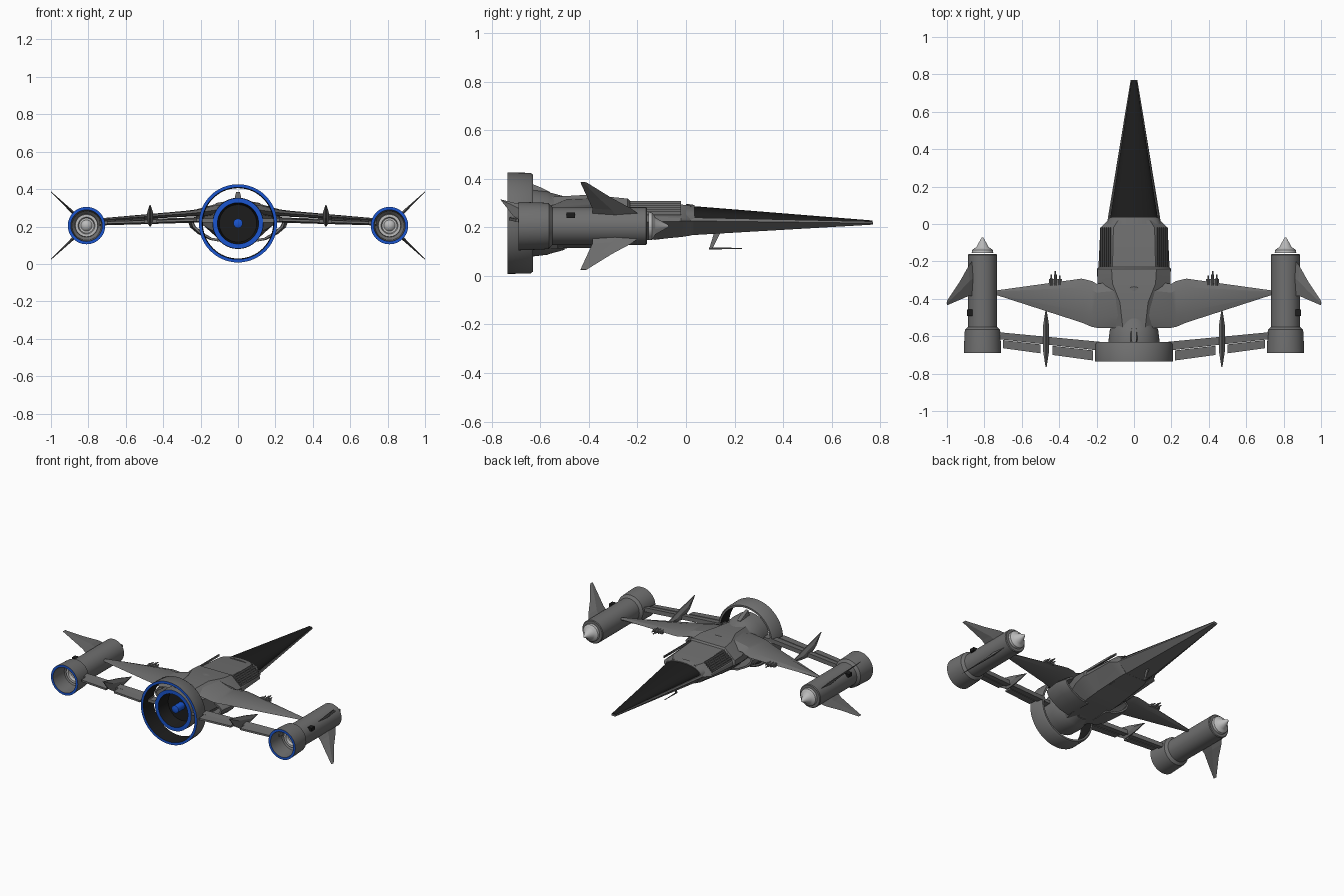
import bpy, bmesh, math
from mathutils import Vector

if "Cube" in bpy.data.objects:
    bpy.data.objects.remove(bpy.data.objects["Cube"])


def mat(name, c):
    m = bpy.data.materials.new(name)
    m.diffuse_color = (*c, 1)
    m.use_nodes = True
    m.node_tree.nodes["Principled BSDF"].inputs["Base Color"].default_value = m.diffuse_color
    return m


GREY = mat("hull_grey", (0.16, 0.16, 0.16))
BLACK = mat("black", (0.012, 0.012, 0.012))
BLUE = mat("blue_glow", (0.01, 0.09, 0.62))
LIGHT = mat("light_grey", (0.5, 0.5, 0.5))


def build(name, verts, faces, m=GREY, smooth=None, bands=None):
    """Mesh from points and faces; bands = {face index: material}."""
    me = bpy.data.meshes.new(name)
    me.from_pydata(verts, [], faces)
    me.materials.append(m)
    for i, bm_mat in (bands or {}).items():
        if bm_mat.name not in me.materials:
            me.materials.append(bm_mat)
        me.polygons[i].material_index = me.materials.find(bm_mat.name)
    bm = bmesh.new()
    bm.from_mesh(me)
    bmesh.ops.remove_doubles(bm, verts=bm.verts, dist=1e-5)
    bmesh.ops.recalc_face_normals(bm, faces=bm.faces)
    bm.to_mesh(me)
    bm.free()
    ob = bpy.data.objects.new(name, me)
    bpy.context.collection.objects.link(ob)
    if smooth:
        bpy.ops.object.select_all(action='DESELECT')
        ob.select_set(True)
        bpy.context.view_layer.objects.active = ob
        bpy.ops.object.shade_smooth_by_angle(angle=math.radians(smooth))
    return ob


def lathe(name, prof, x=0, z=0, n=48, m=GREY, bands=None, closed=False):
    """Spin (y, r) profile about the y axis; bands = {segment: material}."""
    k = len(prof)
    vs = [(x + r * math.cos(2 * math.pi * j / n), y, z + r * math.sin(2 * math.pi * j / n))
          for j in range(n) for y, r in prof]
    fs, fb = [], {}
    for j in range(n):
        for i in range(k if closed else k - 1):
            a, b = j * k, (j + 1) % n * k
            i2 = (i + 1) % k
            if bands and i in bands:
                fb[len(fs)] = bands[i]
            fs.append((a + i, a + i2, b + i2, b + i))
    return build(name, vs, fs, m, 35, fb)


def loft(name, secs, m=GREY, smooth=None):
    """Skin a row of equal-length closed loops and cap the ends."""
    k = len(secs[0])
    vs = [p for s in secs for p in s]
    fs = [(i * k + j, i * k + (j + 1) % k, (i + 1) * k + (j + 1) % k, (i + 1) * k + j)
          for i in range(len(secs) - 1) for j in range(k)]
    fs += [tuple(range(k)), tuple(range(len(vs) - k, len(vs)))]
    return build(name, vs, fs, m, smooth)


def hull(name, rows, m=GREY, smooth=None):
    """Rows of (y, half-section points from top to bottom), mirrored in x."""
    return loft(name, [[(x, y, z) for x, z in h] + [(-x, y, z) for x, z in reversed(h)]
                       for y, h in rows], m, smooth)


def box(name, c, s, m=GREY):
    x, y, z = c
    a, b, d = (v / 2 for v in s)
    return loft(name, [[(x - a, y + t, z - d), (x + a, y + t, z - d),
                        (x + a, y + t, z + d), (x - a, y + t, z + d)] for t in (-b, b)], m)


# nose: keel hull, black canopy and its rear frame
hull("nose_hull", [(0.77, [(.016, .222), (.018, .217), (.012, .211)]),
                   (0.03, [(.133, .238), (.14, .226), (.075, .168)]),
                   (-0.13, [(.15, .24), (.16, .226), (.085, .148)])])


def arch(w, z0, h, n=9):
    return [(w * math.sin(t * math.pi / 2 / n), z0 + h * math.cos(t * math.pi / 2 / n) ** .8)
            for t in range(n + 1)]


hull("canopy", [(0.768, arch(.014, .22, .008)), (0.03, arch(.128, .232, .055))], BLACK, 35)
hull("canopy_frame", [(0.035, arch(.133, .232, .06)), (0.0, arch(.145, .232, .065))], GREY, 35)

# centre body
hull("centre_body", [(0.02, [(.085, .288), (.135, .235), (.14, .225), (.08, .166)]),
                     (-0.02, [(.11, .294), (.175, .24), (.18, .225), (.09, .16)]),
                     (-0.23, [(.115, .308), (.185, .245), (.19, .22), (.10, .14)]),
                     (-0.24, [(.12, .318), (.195, .25), (.198, .22), (.10, .137)]),
                     (-0.32, [(.115, .326), (.195, .255), (.19, .21), (.10, .13)]),
                     (-0.42, [(.075, .333), (.16, .275), (.16, .19), (.09, .12)]),
                     (-0.555, [(.06, .325), (.12, .27), (.12, .17), (.07, .11)])], GREY, 30)
for s in (1, -1):
    # ribbed side panels
    for i in range(6):
        x = .125 + i * .011
        z = .302 - i * .0088
        box("side_rib", (s * x, -.125, z), (.005, .21, .014))

# main wings, as loops along x: (x, lead y, trail y, mid z, half thickness)
for s in (1, -1):
    secs = []
    for x, ly, ty, z, t in [(0, -.28, -.555, .295, .035), (.12, -.31, -.555, .288, .032),
                            (.2, -.32, -.555, .276, .022), (.225, -.305, -.55, .273, .018),
                            (.28, -.292, -.527, .268, .016), (.735, -.355, -.38, .236, .008)]:
        c = ly - ty
        secs.append([(s * x, ly, z), (s * x, ly - .2 * c, z + t), (s * x, ly - .75 * c, z + t * .8),
                     (s * x, ty, z), (s * x, ly - .75 * c, z - t * .8), (s * x, ly - .2 * c, z - t)])
    loft("main_wing", secs, GREY, 25)

    # curved cowl strap from wing root to belly
    path = [(.19, .262), (.235, .245), (.258, .225), (.245, .195), (.2, .16), (.13, .128), (.05, .115)]
    inner = [(.19, .25), (.225, .236), (.243, .222), (.232, .202), (.193, .171), (.13, .14), (.05, .127)]
    loop = path + inner[::-1]
    loft("root_cowl", [[(s * (.03 + x * k), y, z) for x, z in loop]
                       for y, k in ((-.35, .85), (-.42, .92), (-.53, .86))], GREY, 40)

    # wing guns
    for dx, y1 in ((-.022, -.275), (0, -.25), (.022, -.27)):
        lathe("gun_barrel", [(-.33, 0), (-.33, .007), (y1 - .02, .007), (y1 - .02, .004), (y1, .004), (y1, 0)],
              s * (.42 + dx), .262, 10)
    box("gun_mount", (s * .42, -.305, .258), (.07, .02, .014))

    # rear beam: spar plus two flaps
    def beam(name, x0, x1, f0, f1, t):
        secs = []
        for x in (x0, x1):
            u = (x - .18) / .55
            ly, ty, z = -.63 + .052 * u, -.735 + .075 * u, .236 - .016 * u
            a, b = ly + (ty - ly) * f0, ly + (ty - ly) * f1
            secs.append([(s * x, a, z - t), (s * x, a, z + t),
                         (s * x, b, z + t * .6), (s * x, b, z - t * .6)])
        loft(name, secs)
    beam("rear_spar", .18, .74, 0, .45, .014)
    beam("rear_flap_inner", .22, .435, .48, 1, .010)
    beam("rear_flap_outer", .5, .7, .48, 1, .010)

    # swept vertical fin on the beam
    side = [(-.46, .232), (-.6, .275), (-.765, .315), (-.71, .245), (-.64, .2), (-.55, .21)]
    cy, cz = -.61, .24
    loft("beam_fin", [[(s * (.47 + d), cy + (y - cy) * k, cz + (z - cz) * k) for y, z in side]
                      for d, k in ((-.016, .45), (-.003, 1), (.003, 1), (.016, .45))])

    # engine pods
    px, pz = s * .81, .205
    lathe("pod", [(-.16, 0), (-.16, .073), (-.165, .077), (-.55, .077), (-.565, .094), (-.585, .096),
                  (-.69, .1), (-.69, .084), (-.58, .078), (-.56, .06), (-.56, 0)], px, pz, bands={6: BLUE})
    lathe("pod_nozzle", [(-.555, .062), (-.585, .06), (-.585, .045), (-.565, .04), (-.565, .03), (-.6, 0)],
          px, pz, 32, LIGHT)
    lathe("pod_nose", [(-.155, .058), (-.14, .056), (-.135, .05), (-.13, .042), (-.125, .034), (-.075, .006), (-.07, 0)],
          px, pz, 32, LIGHT)
    box("pod_vent", (s * .878, -.475, .25), (.03, .035, .022), BLACK)

    # diagonal pod fins, above and below
    for v in (1, -1):
        rows = []
        for x, dz, y0, y1, t in ((.845, .03, -.17, -.385, .009), (.885, .072, -.225, -.385, .008),
                                 (.93, .115, -.305, -.405, .005), (1.0, .18, -.41, -.435, .002)):
            p = Vector((s * x, 0, pz + v * dz))
            n = Vector((s * -.7, 0, v * .7)) * t
            m = (y0 + y1) / 2
            rows.append([(p.x, y0, p.z), (p.x + n.x, m, p.z + n.z),
                         (p.x, y1, p.z), (p.x - n.x, m, p.z - n.z)])
        loft("pod_fin", rows)

# central engine inside its ring duct
cz = .217
lathe("engine", [(-.5, 0), (-.5, .11), (-.56, .126), (-.57, .13), (-.63, .137), (-.69, .135),
                 (-.69, .11), (-.60, .1), (-.60, 0)], 0, cz, 64, bands={5: BLUE, 6: BLACK, 7: BLACK})
lathe("engine_core", [(-.60, .025), (-.67, .025), (-.68, 0)], 0, cz, 24, BLUE)
lathe("ring_duct", [(-.63, .2), (-.64, .207), (-.735, .209), (-.735, .192), (-.63, .188)], 0, cz, 64,
      bands={2: BLUE, 3: BLACK}, closed=True)
# dorsal bump and struts holding the ring
hull("dorsal_bump", [(-.56, [(.012, .345), (.022, .325)]), (-.60, [(.014, .365), (.024, .325)]),
                     (-.65, [(.01, .385), (.024, .325)])])
for s in (1, -1):
    box("ring_strut", (s * .165, -.66, cz + .015), (.07, .05, .02))
# belly bump
hull("belly_fairing", [(-.44, [(.03, .13), (.02, .122)]), (-.55, [(.05, .13), (.035, .104)])])

# probe under the nose
loft("probe_strut", [[(-.004, .115, .175), (.004, .115, .175), (.004, .14, .175), (-.004, .14, .175)],
                     [(-.003, .095, .11), (.003, .095, .11), (.003, .108, .11), (-.003, .108, .11)]])
lathe("probe", [(.095, 0), (.095, .005), (.13, .004), (.23, .002), (.23, 0)], 0, .113, 10)
